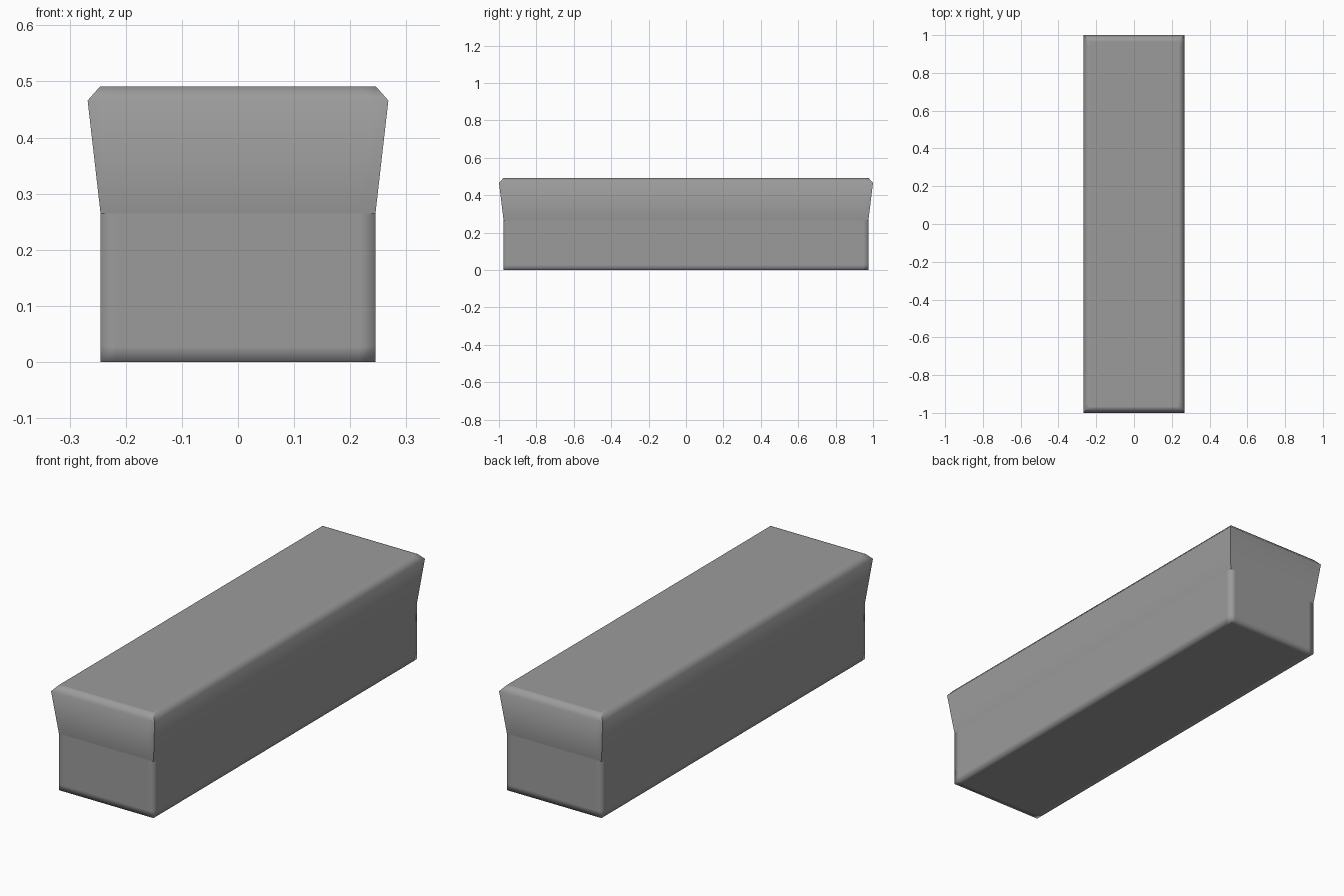
import bpy, bmesh

if "Cube" in bpy.data.objects:
    bpy.data.objects.remove(bpy.data.objects["Cube"])

B = 0.028  # width of the softened edge bands


def ring(bm, hx, hy, z):
    """Rectangle with a support point either side of each corner."""
    pts = []
    for sx, sy in ((-1, -1), (1, -1), (1, 1), (-1, 1)):
        side = (sx * hx, sy * (hy - B))
        end = (sx * (hx - B), sy * hy)
        first, last = (side, end) if sx == sy else (end, side)
        pts += [first, (sx * hx, sy * hy), last]
    return [bm.verts.new((x, y, z)) for x, y in pts]


bm = bmesh.new()
# Profile from the underside, up the straight base, flared rim, chamfer, top
profile = [(0.217, 0.947, 0), (0.245, 0.975, 0), (0.245, 0.975, B),
           (0.245, 0.975, 0.265), (0.268, 1.0, 0.466),
           (0.246, 0.977, 0.491), (0.235, 0.966, 0.491)]
rings = [ring(bm, *p) for p in profile]
for a, b in zip(rings, rings[1:]):
    for i in range(12):
        j = (i + 1) % 12
        bm.faces.new((a[i], a[j], b[j], b[i]))
bm.faces.new(rings[0][::-1])
bm.faces.new(rings[-1])
bmesh.ops.recalc_face_normals(bm, faces=bm.faces[:])
for f in bm.faces:
    f.smooth = True

# Crisp vertical corners and lower seam on the flared rim
for k in (3, 4):
    for i in (1, 4, 7, 10):
        bm.edges.get((rings[k][i], rings[k + 1][i])).smooth = False
for i in range(12):
    bm.edges.get((rings[3][i], rings[3][(i + 1) % 12])).smooth = False

mesh = bpy.data.meshes.new("flared_block")
bm.to_mesh(mesh)
bm.free()

# Dark grey surface
grey = bpy.data.materials.new("dark_grey")
grey.diffuse_color = (0.33, 0.33, 0.33, 1)
grey.use_nodes = True
grey.node_tree.nodes["Principled BSDF"].inputs["Base Color"].default_value = grey.diffuse_color
mesh.materials.append(grey)
bpy.context.collection.objects.link(bpy.data.objects.new("flared_block", mesh))
